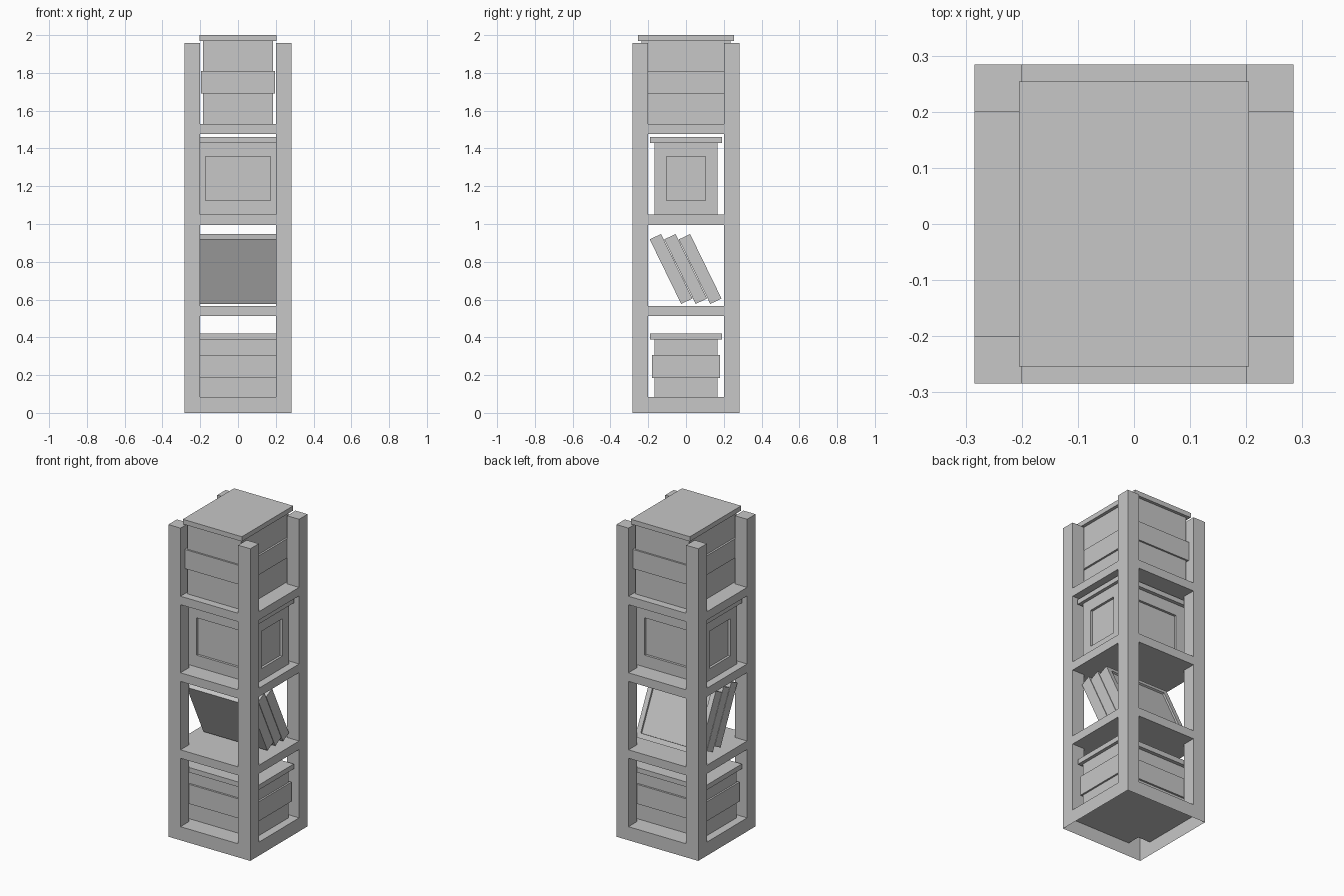
import bpy
import bmesh
from math import radians
from itertools import product
from mathutils import Matrix, Vector

if "Cube" in bpy.data.objects:
    bpy.data.objects.remove(bpy.data.objects["Cube"])

grey = bpy.data.materials.new("plain_grey")
grey.use_nodes = True
grey.diffuse_color = (0.57, 0.57, 0.57, 1)
grey.node_tree.nodes["Principled BSDF"].inputs["Base Color"].default_value = grey.diffuse_color


def finish(name, bm):
    bmesh.ops.recalc_face_normals(bm, faces=bm.faces)
    mesh = bpy.data.meshes.new(name)
    bm.to_mesh(mesh)
    bm.free()
    mesh.materials.append(grey)
    obj = bpy.data.objects.new(name, mesh)
    bpy.context.collection.objects.link(obj)
    return obj


def add_block(bm, half_x, half_y, bottom, top):
    """Centred block between two heights; returns its faces."""
    place = Matrix.LocRotScale(Vector((0, 0, (bottom + top) / 2)), None,
                               Vector((2 * half_x, 2 * half_y, top - bottom)))
    verts = bmesh.ops.create_cube(bm, size=1, matrix=place)["verts"]
    return list({f for v in verts for f in v.link_faces})


def recess(bm, face, margins, depth):
    """Sink a rectangular panel into a face; margins are (sideways, vertical)."""
    face.normal_update()
    normal = face.normal.copy()
    centre = face.calc_center_median()
    panel = bmesh.ops.inset_individual(bm, faces=[face], thickness=0.01)
    for v in face.verts:
        outer = max((e.other_vert(v) for e in v.link_edges if e not in face.edges),
                    key=lambda o: (o.co - centre).length)
        step = outer.co - centre
        for axis in range(3):
            if abs(normal[axis]) < 0.5:
                m = margins[1] if axis == 2 else margins[0]
                step[axis] -= m if step[axis] > 0 else -m
        v.co = centre + step
    walls = bmesh.ops.extrude_discrete_faces(bm, faces=[face])["faces"]
    bmesh.ops.translate(bm, verts=walls[0].verts, vec=-normal * depth)


# Frame: posts and shelves as one hollow skin, open underneath
plan = [-0.284, -0.2, 0.2, 0.284]
levels = [0, 0.085, 0.514, 0.567, 0.996, 1.05, 1.477, 1.53, 1.957]


def solid(cell):
    i, j, k = cell
    if not (0 <= i < 3 and 0 <= j < 3 and 0 <= k < 8):
        return False
    return k % 2 == 0 or (i != 1 and j != 1)


bm = bmesh.new()
for cell in product(range(3), range(3), range(8)):
    if not solid(cell):
        continue
    for axis, side in product(range(3), (0, 1)):
        beyond = list(cell)
        beyond[axis] += 2 * side - 1
        if solid(beyond) or beyond[2] < 0:
            continue
        corners = []
        for a, b in ((0, 0), (1, 0), (1, 1), (0, 1)):
            c = list(cell)
            c[axis] += side
            c[(axis + 1) % 3] += a
            c[(axis + 2) % 3] += b
            corners.append(bm.verts.new((plan[c[0]], plan[c[1]], levels[c[2]])))
        bm.faces.new(corners if side else corners[::-1])
bmesh.ops.remove_doubles(bm, verts=bm.verts, dist=0.0001)
finish("shelf_frame", bm)


# Banded boxes on the lowest and highest shelves
def banded_box(name, body, band, lid):
    bm = bmesh.new()
    for block in (body, band, lid):
        add_block(bm, *block)
    finish(name, bm)


banded_box("bottom_box", (0.234, 0.167, 0.085, 0.39),
           (0.245, 0.179, 0.185, 0.307), (0.254, 0.19, 0.388, 0.419))
banded_box("top_box", (0.185, 0.235, 1.53, 1.972),
           (0.197, 0.246, 1.69, 1.81), (0.205, 0.254, 1.97, 2.0))

# Panelled box on the third shelf
bm = bmesh.new()
body = add_block(bm, 0.236, 0.167, 1.05, 1.432)
bm.normal_update()
for face in [f for f in body if abs(f.normal.z) < 0.5]:
    recess(bm, face, (0.065, 0.074), 0.015)
add_block(bm, 0.256, 0.19, 1.43, 1.46)
finish("panelled_box", bm)

# Leaning books on the second shelf, each with a sunken back cover
for n in range(3):
    bm = bmesh.new()
    sides = add_block(bm, 0.222, 0.033, -0.19, 0.19)
    bm.normal_update()
    back = next(f for f in sides if f.normal.y > 0.5)
    recess(bm, back, (0.03, 0.03), 0.012)
    book = finish(f"leaning_book_{n + 1}", bm)
    book.rotation_euler.x = radians(26)
    book.location = (0, -0.079 + 0.077 * n, 0.762)
